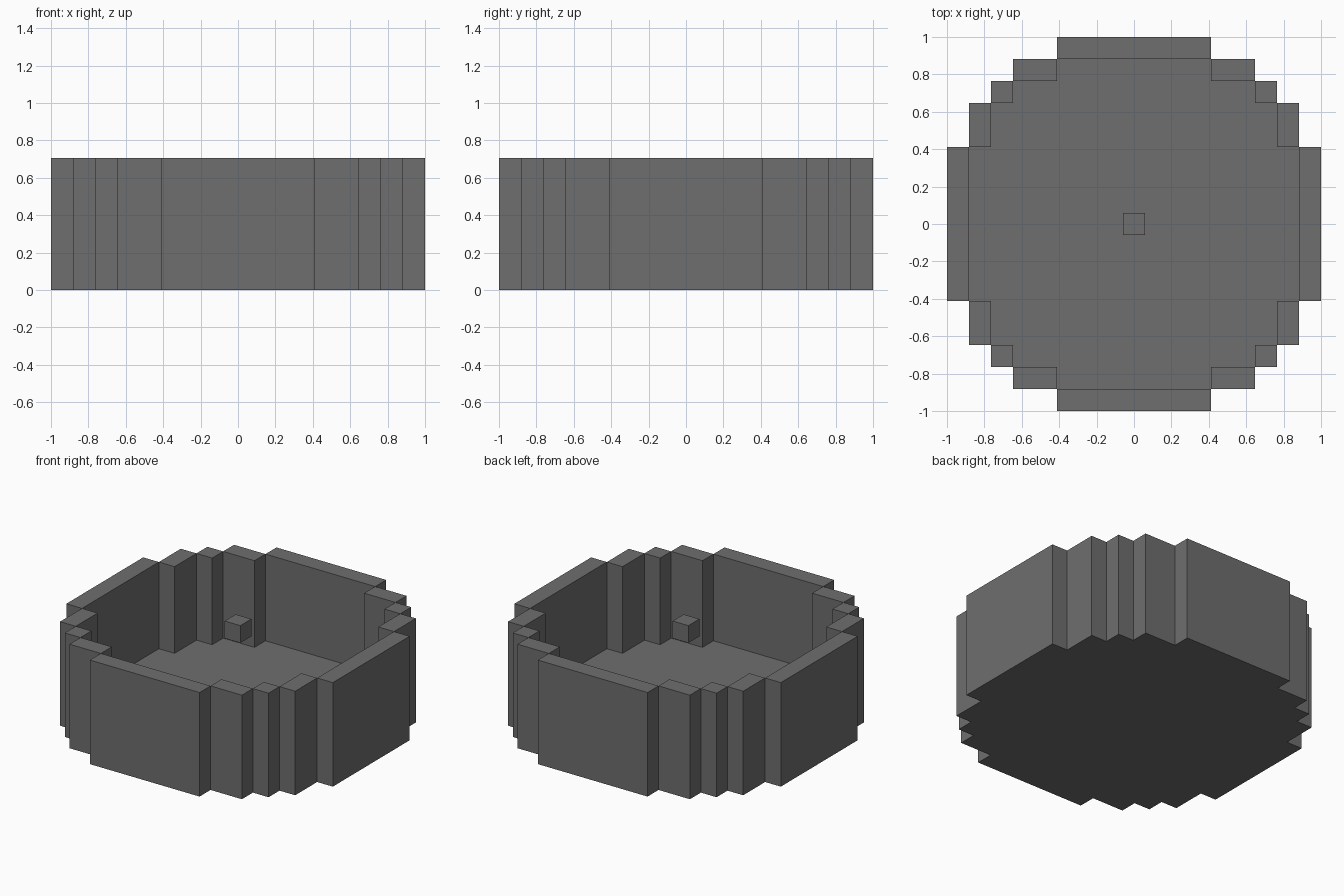
import bpy
import bmesh
from mathutils import Matrix, Vector

cube = bpy.data.objects.get("Cube")
if cube:
    bpy.data.objects.remove(cube, do_unlink=True)

UNIT = 2 / 17          # one block
HEIGHT, FLOOR = 6, 1   # in blocks

stone = bpy.data.materials.new("dark_grey_stone")
stone.use_nodes = True
colour = (0.162, 0.156, 0.162, 1)
stone.diffuse_color = colour
stone.node_tree.nodes["Principled BSDF"].inputs["Base Color"].default_value = colour


def make_object(name, bm):
    bmesh.ops.scale(bm, vec=(UNIT, UNIT, UNIT), verts=bm.verts)
    mesh = bpy.data.meshes.new(name)
    bm.to_mesh(mesh)
    bm.free()
    mesh.materials.append(stone)
    obj = bpy.data.objects.new(name, mesh)
    bpy.context.collection.objects.link(obj)
    return obj


def four_turns(points):
    """Repeat 2D points around the centre in quarter turns."""
    turned = []
    for quarter in range(4):
        for p in points:
            v = Vector(p)
            for _ in range(quarter):
                v = Vector((-v.y, v.x))
            turned.append(v)
    return turned


def add_face(bm, points):
    bm.faces.new([bm.verts.new(p) for p in points])


def add_wall(bm, loop, low, high):
    for a, b in zip(loop, loop[1:] + loop[:1]):
        add_face(bm, [(*a, low), (*b, low), (*b, high), (*a, high)])


# Stepped outlines, one quarter each
outer = four_turns([(8.5, 3.5), (7.5, 3.5), (7.5, 5.5), (6.5, 5.5), (6.5, 6.5),
                    (5.5, 6.5), (5.5, 7.5), (3.5, 7.5), (3.5, 8.5)])
inner = four_turns([(7.5, 3.5), (6.5, 3.5), (6.5, 5.5), (5.5, 5.5),
                    (5.5, 6.5), (3.5, 6.5), (3.5, 7.5)])

# Basin: outer wall, inner wall, underside and floor
bm = bmesh.new()
add_wall(bm, outer, 0, HEIGHT)
add_wall(bm, inner[::-1], FLOOR, HEIGHT)
add_face(bm, [(*p, 0) for p in outer[::-1]])
add_face(bm, [(*p, FLOOR) for p in inner])

# Rim: four blocks per quarter
for x0, x1, y0, y1 in [(7.5, 8.5, -3.5, 3.5), (6.5, 7.5, 3.5, 5.5),
                       (5.5, 6.5, 5.5, 6.5), (3.5, 5.5, 6.5, 7.5)]:
    corners = four_turns([(x0, y0), (x1, y0), (x1, y1), (x0, y1)])
    for i in range(0, len(corners), 4):
        add_face(bm, [(*p, HEIGHT) for p in corners[i:i + 4]])
bmesh.ops.remove_doubles(bm, verts=bm.verts, dist=0.001)
make_object("round_basin", bm)

# Floating block level with the rim
bm = bmesh.new()
bmesh.ops.create_cube(bm, size=1, matrix=Matrix.Translation((0, 0, HEIGHT - 0.5)))
make_object("centre_block", bm)
